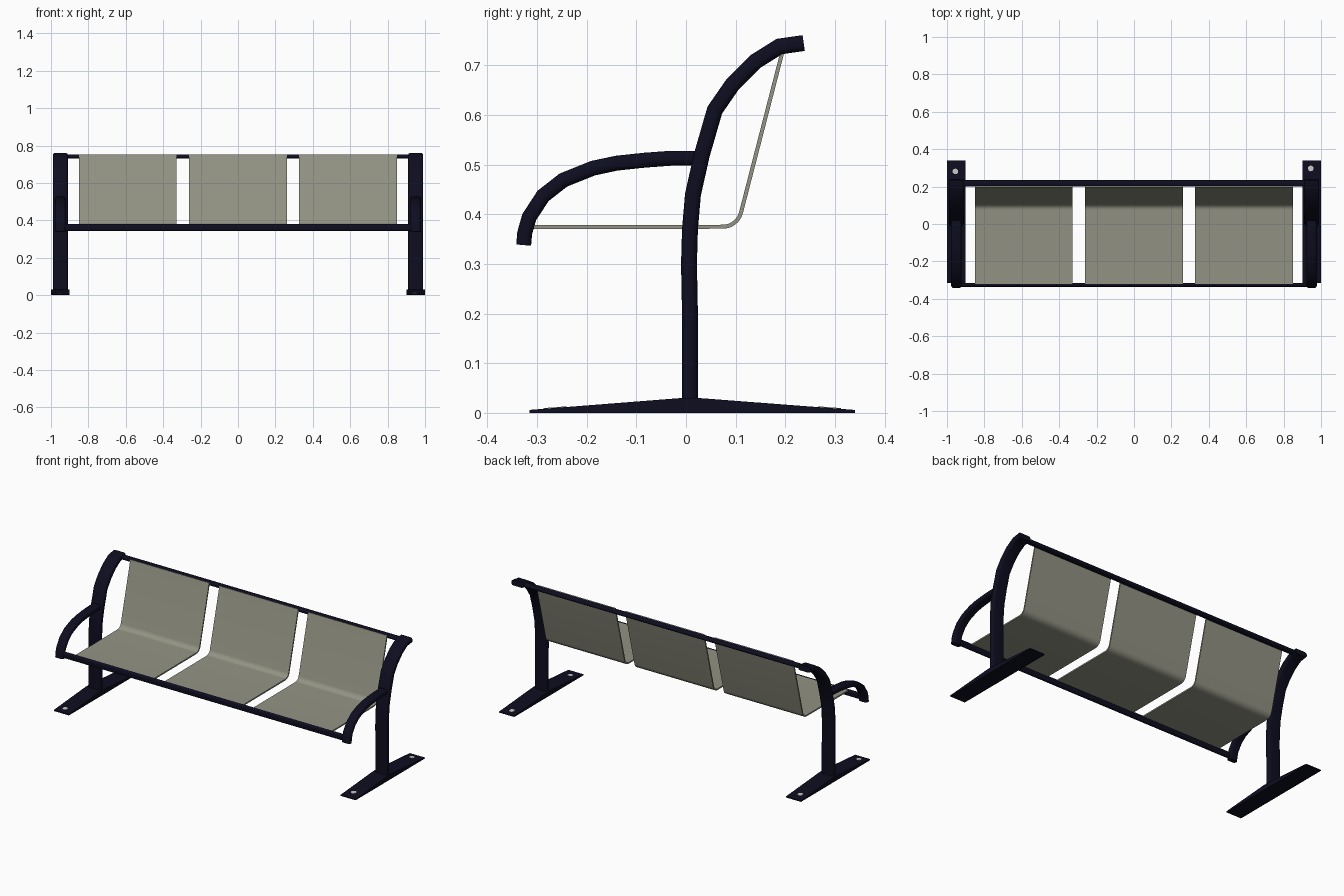
import bpy, bmesh, math
from mathutils import Vector

if "Cube" in bpy.data.objects:
    bpy.data.objects.remove(bpy.data.objects["Cube"])


def material(name, rgb):
    m = bpy.data.materials.new(name)
    m.diffuse_color = (*rgb, 1)
    m.use_nodes = True
    m.node_tree.nodes["Principled BSDF"].inputs["Base Color"].default_value = m.diffuse_color
    return m


NAVY = material("navy paint", (0.004, 0.004, 0.014))
GREY = material("warm grey panel", (0.29, 0.29, 0.23))
STEEL = material("bolt steel", (0.55, 0.55, 0.52))


def finish(bm, name, mat, angle=40):
    bmesh.ops.recalc_face_normals(bm, faces=bm.faces[:])
    me = bpy.data.meshes.new(name)
    bm.to_mesh(me)
    bm.free()
    ob = bpy.data.objects.new(name, me)
    bpy.context.collection.objects.link(ob)
    me.materials.append(mat)
    bpy.ops.object.select_all(action='DESELECT')
    ob.select_set(True)
    bpy.context.view_layer.objects.active = ob
    bpy.ops.object.shade_smooth_by_angle(angle=math.radians(angle))
    return ob


def rounded_section(w, h, r, n=4):
    """Rounded rectangle outline, w by h."""
    pts = []
    for i, (sx, sy) in enumerate(((1, 1), (-1, 1), (-1, -1), (1, -1))):
        for k in range(n + 1):
            a = math.pi / 2 * (i + k / n)
            pts.append((sx * (w / 2 - r) + r * math.cos(a),
                        sy * (h / 2 - r) + r * math.sin(a)))
    return pts


def sweep(name, path, section, x, mat):
    """Sweep a section (across x, across path) along a path in the yz plane."""
    bm = bmesh.new()
    p = [Vector(q) for q in path]
    rings = []
    for i, c in enumerate(p):
        d0 = (c - p[i - 1]).normalized() if i else (p[1] - c).normalized()
        d1 = (p[i + 1] - c).normalized() if i < len(p) - 1 else d0
        t = (d0 + d1).normalized()
        n = Vector((-t.y, t.x)) / max(0.5, t.dot(d0))
        rings.append([bm.verts.new((x + u, c.x + n.x * v, c.y + n.y * v))
                      for u, v in section])
    m = len(section)
    for a, b in zip(rings, rings[1:]):
        for j in range(m):
            bm.faces.new((a[j], a[(j + 1) % m], b[(j + 1) % m], b[j]))
    bm.faces.new(rings[0])
    bm.faces.new(rings[-1])
    return finish(bm, name, mat)


def extrude_x(name, outline, x0, x1, mat):
    """Extrude a closed yz outline from x0 to x1."""
    bm = bmesh.new()
    a = [bm.verts.new((x0, y, z)) for y, z in outline]
    b = [bm.verts.new((x1, y, z)) for y, z in outline]
    for i in range(len(a)):
        j = (i + 1) % len(a)
        bm.faces.new((a[i], a[j], b[j], b[i]))
    bm.faces.new(a)
    bm.faces.new(b)
    return finish(bm, name, mat)


POST = [(0.008, 0.02), (0.008, 0.2), (0.006, 0.3), (0.008, 0.37), (0.014, 0.44),
        (0.032, 0.52), (0.058, 0.61), (0.094, 0.662), (0.14, 0.708),
        (0.188, 0.738), (0.237, 0.745)]
ARM = [(0.02, 0.513), (-0.03, 0.513), (-0.084, 0.509), (-0.14, 0.503),
       (-0.187, 0.493), (-0.247, 0.469), (-0.288, 0.437), (-0.316, 0.394),
       (-0.325, 0.362), (-0.327, 0.338)]
FOOT = [(-0.315, 0), (0.34, 0), (0.34, 0.006), (0.025, 0.03),
        (-0.009, 0.03), (-0.315, 0.006)]

# End frames: foot, post, armrest and floor bolts
for side, label, shift in ((-1, "left", -0.008), (1, "right", 0.008)):
    x = side * 0.95
    extrude_x(label + "_foot", FOOT, x - 0.05, x + 0.05, NAVY)
    sweep(label + "_post", POST, rounded_section(0.08, 0.032, 0.012), x, NAVY)
    sweep(label + "_armrest", ARM, rounded_section(0.055, 0.03, 0.012), x, NAVY)
    for y in (0.289 + shift, -0.264 + shift):
        bm = bmesh.new()
        bmesh.ops.create_cone(bm, cap_ends=True, segments=16, radius1=0.015,
                              radius2=0.015, depth=0.008)
        tilt = math.atan2(0.024, 0.31) * (-1 if y > 0 else 1)
        edge = 0.34 - y if y > 0 else y + 0.315
        for v in bm.verts:
            v.co.z += v.co.y * math.tan(tilt) + 0.003 + edge * 0.077 + 0.0005
            v.co.x += x - 0.005
            v.co.y += y
        finish(bm, label + "_bolt", STEEL)


# Long oval rails joining the end frames
def rail(name, y, z, w, h):
    outline = [(y + u, z + v) for u, v in rounded_section(w, h, min(w, h) * 0.48)]
    extrude_x(name, outline, -0.94, 0.94, NAVY)


rail("front_rail", -0.325, 0.361, 0.021, 0.037)
rail("top_rail", 0.217, 0.742, 0.035, 0.022)

# Bent seat shells: flat seat, rounded bend, sloping back
BEND_R = 0.038
lean = math.atan2(0.345, 0.089)
cy, cz = 0.074, 0.375 + BEND_R
line = [(-0.322, 0.374)]
for k in range(9):
    a = -math.pi / 2 + lean * k / 8
    line.append((cy + BEND_R * math.cos(a), cz + BEND_R * math.sin(a)))
line.append((0.2, 0.75))
for x, label in ((-0.59, "left"), (0, "middle"), (0.588, "right")):
    sweep(label + "_seat", line,
          [(-0.261, -0.004), (0.261, -0.004), (0.261, 0.004), (-0.261, 0.004)],
          x, GREY)
